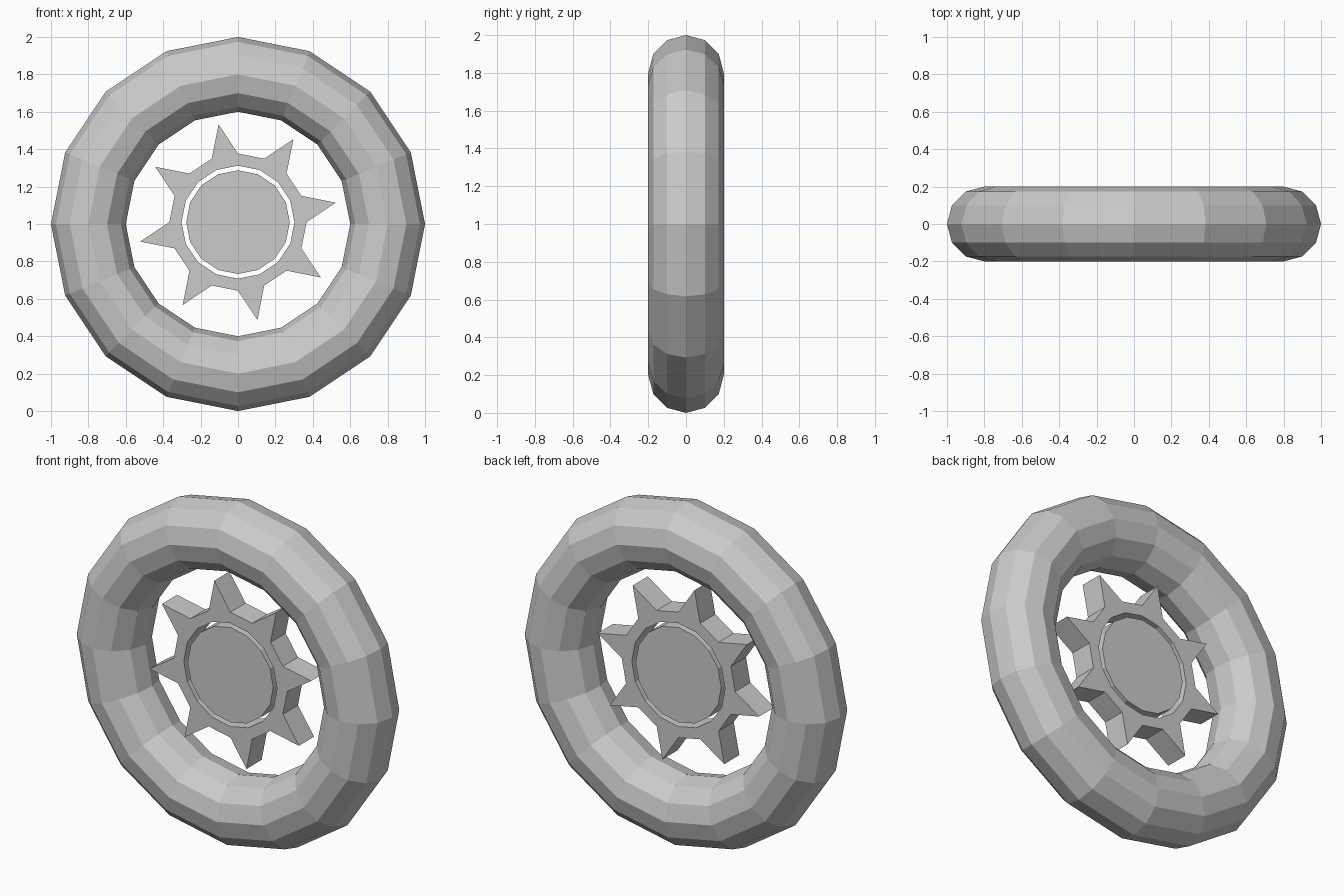
import bpy, bmesh, math

if "Cube" in bpy.data.objects:
    bpy.data.objects.remove(bpy.data.objects["Cube"])

CZ = 1.01      # height of the hub centre
HALF = 0.07    # half thickness of the hub parts

def ring_points(radii, start=0.0):
    """Points around the y axis, one per radius, evenly spaced."""
    n = len(radii)
    return [(r * math.cos(start + i * math.tau / n), r * math.sin(start + i * math.tau / n))
            for i, r in enumerate(radii)]

def make_object(name, bm, z):
    bmesh.ops.recalc_face_normals(bm, faces=bm.faces)
    me = bpy.data.meshes.new(name)
    bm.to_mesh(me)
    bm.free()
    ob = bpy.data.objects.new(name, me)
    ob.location.z = z
    bpy.context.collection.objects.link(ob)
    return ob

# Outer ring: low-poly torus standing upright
bpy.ops.mesh.primitive_torus_add(major_segments=16, minor_segments=12,
                                 major_radius=0.8, minor_radius=0.2,
                                 location=(0, 0, 1), rotation=(math.pi / 2, 0, 0))
bpy.context.object.name = "outer_ring"

# Toothed ring: 16-sided band with a pointed tooth on every other side
N, R_IN, R_OUT, R_TIP = 16, 0.302, 0.367, 0.533
inner = ring_points([R_IN] * N)
outer = ring_points([R_OUT] * N)
tips = ring_points([R_TIP] * N, math.pi / N)
bm = bmesh.new()
layers = [[[bm.verts.new((x, y, z)) for x, z in pts] for pts in (inner, outer, tips[::2])]
          for y in (-HALF, HALF)]
(fi, fo, ft), (bi, bo, bt) = layers
for i in range(N):
    j = (i + 1) % N
    bm.faces.new((fi[i], fi[j], bi[j], bi[i]))
    for a, b in ((fi, fo), (bi, bo)):
        bm.faces.new((a[i], b[i], b[j], a[j]))
    if i % 2:
        bm.faces.new((fo[i], fo[j], bo[j], bo[i]))
    else:
        k = i // 2
        bm.faces.new((fo[i], ft[k], fo[j]))
        bm.faces.new((bo[i], bt[k], bo[j]))
        bm.faces.new((fo[i], ft[k], bt[k], bo[i]))
        bm.faces.new((ft[k], fo[j], bo[j], bt[k]))
make_object("toothed_ring", bm, CZ)

# Centre disc: floats inside the toothed ring with a narrow gap
bpy.ops.mesh.primitive_cylinder_add(vertices=16, radius=0.277, depth=2 * HALF,
                                    location=(0, 0, CZ), rotation=(math.pi / 2, 0, 0))
bpy.context.object.name = "centre_disc"
